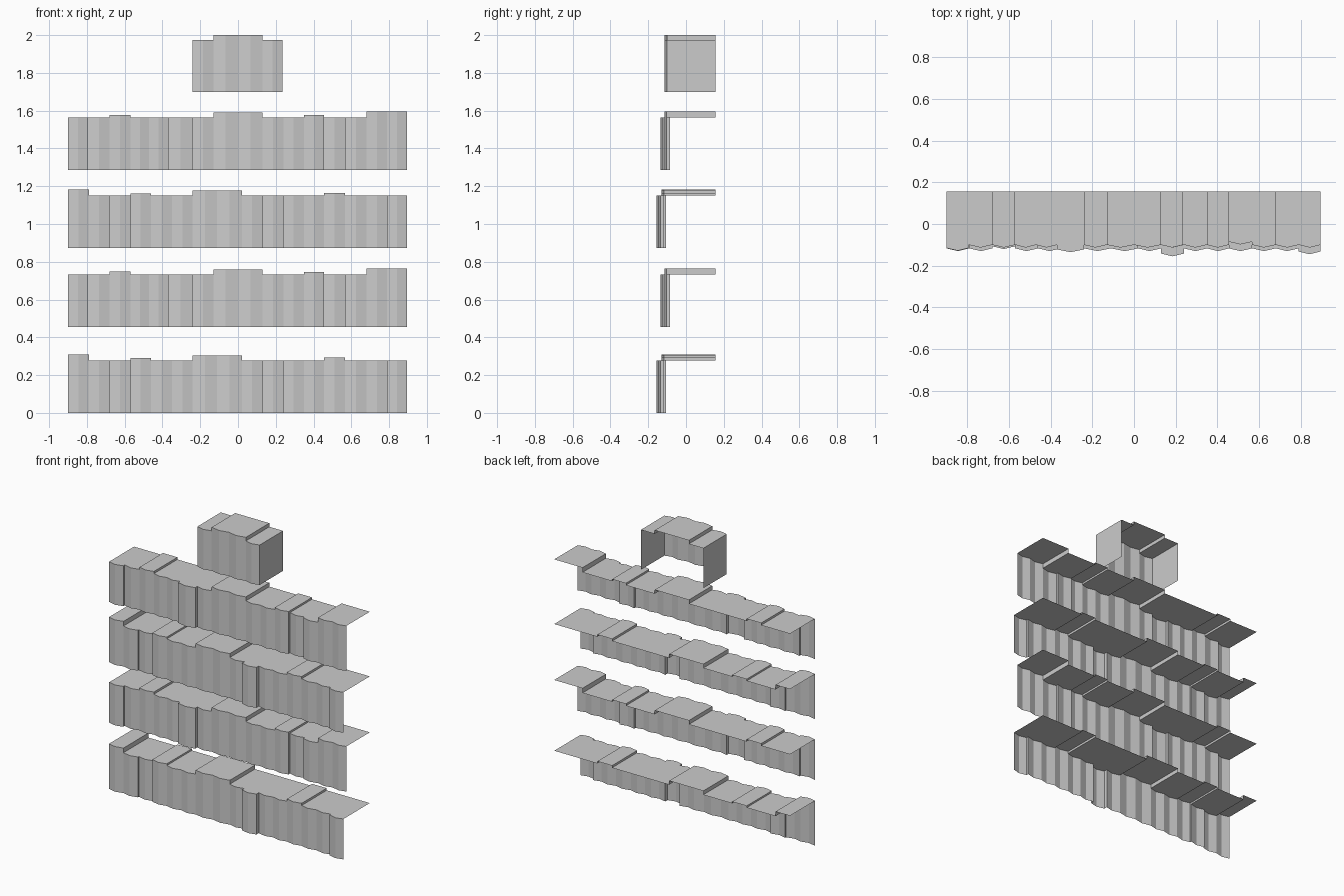
import bpy, bmesh

if "Cube" in bpy.data.objects:
    bpy.data.objects.remove(bpy.data.objects["Cube"])

BACK = 0.155    # rear edge of the book tops
BULGE = 0.013   # how far each spine ridge stands out


def book_row(name, base, edges, h, heights, front, shifts, closed_ends=False):
    """Open shell of a row of books: ridged spines, tops and the steps between them."""
    bm = bmesh.new()

    def face(*pts):
        bm.faces.new([bm.verts.new(p) for p in pts])

    books = []
    for i in range(len(edges) - 1):
        books.append((edges[i], edges[i + 1], front + shifts.get(i, 0),
                      base + heights.get(i, h)))

    for a, b, y, top in books:
        m, ym = (a + b) / 2, y - BULGE
        # spine halves
        face((a, y, base), (m, ym, base), (m, ym, top), (a, y, top))
        face((m, ym, base), (b, y, base), (b, y, top), (m, ym, top))
        # top
        face((a, y, top), (m, ym, top), (b, y, top), (b, BACK, top), (a, BACK, top))

    # visible slivers of cover where neighbours differ in depth or height
    for (_, x, y0, t0), (_, _, y1, t1) in zip(books, books[1:]):
        if abs(y0 - y1) > 1e-5:
            t = t0 if y0 < y1 else t1
            wall = [(x, min(y0, y1), base), (x, max(y0, y1), base),
                    (x, max(y0, y1), t), (x, min(y0, y1), t)]
            face(*(wall if y0 < y1 else wall[::-1]))
        if abs(t0 - t1) > 1e-5:
            y, lo, hi = max(y0, y1), min(t0, t1), max(t0, t1)
            wall = [(x, y, lo), (x, BACK, lo), (x, BACK, hi), (x, y, hi)]
            face(*(wall if t0 > t1 else wall[::-1]))

    # full covers at both ends
    if closed_ends:
        for x, (_, _, y, t), flip in ((edges[0], books[0], -1), (edges[-1], books[-1], 1)):
            wall = [(x, y, base), (x, BACK, base), (x, BACK, t), (x, y, t)]
            face(*wall[::flip])

    bmesh.ops.remove_doubles(bm, verts=bm.verts, dist=1e-5)
    me = bpy.data.meshes.new(name)
    bm.to_mesh(me)
    bm.free()
    ob = bpy.data.objects.new(name, me)
    bpy.context.collection.objects.link(ob)


# first arrangement: lowest and third rows
edges_a = [-.9, -.79, -.68, -.57, -.46, -.35, -.24, -.11, .02,
           .13, .24, .35, .455, .567, .68, .79, .895]
heights_a = {0: .31, 3: .29, 6: .305, 7: .305, 12: .293}
shifts_a = {2: .01, 9: -.025, 15: -.015}
for name, z in (("books_row_1", 0), ("books_row_3", .872)):
    book_row(name, z, edges_a, .278, heights_a, -.117, shifts_a)

# second arrangement: second and fourth rows
edges_b = [-.9, -.793, -.68, -.57, -.47, -.37, -.24, -.13, 0,
           .13, .24, .35, .455, .567, .68, .79, .895]
heights_b = {2: .293, 7: .305, 8: .305, 11: .291, 14: .31, 15: .31}
shifts_b = {0: -.015, 5: -.022, 12: .015}
for name, z in (("books_row_2", .455), ("books_row_4", 1.285)):
    book_row(name, z, edges_b, .278, heights_b, -.10, shifts_b)

# short closed group on the top shelf
book_row("books_top", 1.70, [-.24, -.13, 0, .13, .235], .275,
         {1: .30, 2: .30}, -.10, {}, closed_ends=True)
